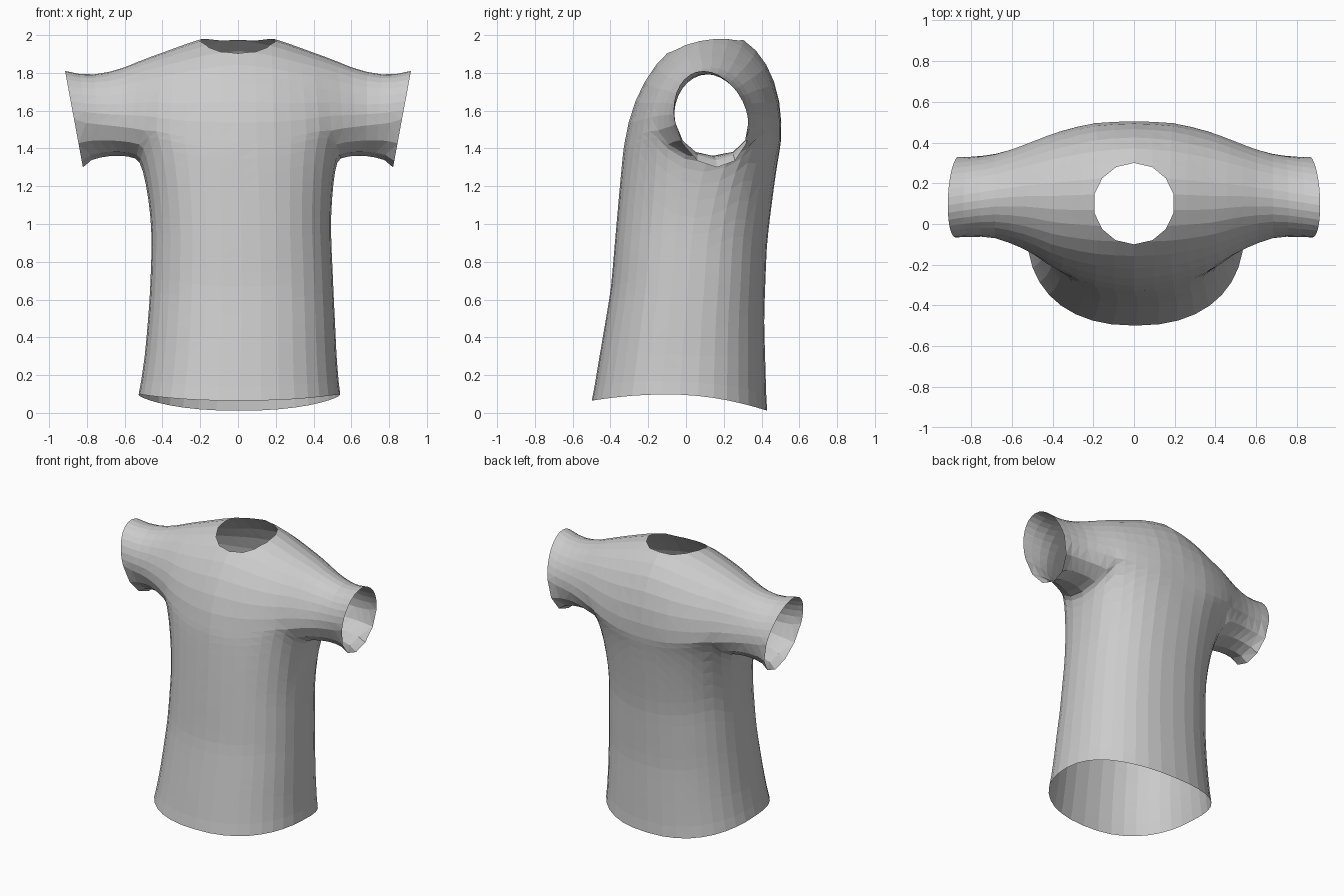
import bpy, bmesh
from math import sin, cos, pi, radians
from mathutils import Vector

cube = bpy.data.objects.get("Cube")
if cube:
    bpy.data.objects.remove(cube, do_unlink=True)

FRONT, SIDE, ARC, ROWS, SLEEVE = 12, 6, 16, 18, 6   # segment counts
ROOT = 0.495                                        # sleeve root distance


def lerp(table, v):
    """Read a value from a list of (position, value) pairs."""
    for (p, a), (q, b) in zip(table, table[1:]):
        if v <= q:
            return a + (b - a) * max(0, (v - p) / (q - p))
    return table[-1][1]


# Torso profiles by height
HALF_WIDTH = [(0, .545), (.3, .51), (.6, .49), (1, .473), (1.2, .478), (1.5, .5)]
FRONT_Y = [(.06, -.5), (.3, -.46), (.65, -.4), (1, -.37), (1.42, -.335)]
BACK_Y = [(0, .43), (.5, .415), (.9, .43), (1.2, .465), (1.45, .5)]
# Shoulder and sleeve profiles by distance from the centre
TOP = [(0, 2.03), (.2, 1.985), (.4, 1.91), (.5, 1.875), (.6, 1.83),
       (.7, 1.8), (.8, 1.785), (.915, 1.81)]
UNDER = [(.54, 1.34), (.6, 1.355), (.7, 1.35), (.78, 1.33), (.82, 1.30)]
MID_Y = [(0, .085), (.4, .115), (.5, .13), (.7, .14), (.9, .132)]
DEPTH = [(0, .418), (.2, .4), (.4, .335), (.5, .28), (.6, .237), (.7, .203), (.9, .195)]


def ring_point(x, phi, mid_z):
    """Point on the slanted oval section at x; phi 0 is front, pi is back."""
    d, s = abs(x), sin(phi)
    tilt = .07 - .12 * d
    y = lerp(MID_Y, d) - lerp(DEPTH, d) * cos(phi) + tilt * s
    reach = lerp(TOP, d) - mid_z if s > 0 else mid_z - lerp(UNDER, d)
    return Vector((x, y, mid_z + reach * s))


def yoke_point(u, phi):
    x = u * (ROOT - .045 * sin(phi))
    return ring_point(x, phi, 1.42 + .08 * u * u)


def sleeve_point(side, t, phi):
    x = ROOT + (.868 - ROOT) * t + (-.045 + .092 * t) * sin(phi)
    return ring_point(side * x, phi, 1.5 + .055 * t)


def spaced(a, b, n):
    return [a + (b - a) * i / n for i in range(n + 1)]


bm = bmesh.new()


def skin(rows):
    """Quad sheet through rows of points."""
    grid = [[bm.verts.new(p) for p in row] for row in rows]
    for r, s in zip(grid, grid[1:]):
        for i in range(len(r) - 1):
            bm.faces.new((r[i], r[i + 1], s[i + 1], s[i]))


# Yoke: chest, shoulders and upper back
stations = [cos(radians(a)) / cos(pi / 6) for a in spaced(210, 330, FRONT)]
over = spaced(0, pi, ARC)
skin([[yoke_point(u, p) for p in over] for u in stations])

# Sleeves
under = spaced(pi, 2 * pi, SIDE)
for side in (-1, 1):
    skin([[sleeve_point(side, t, p) for p in over + under[1:]]
          for t in spaced(0, 1, SLEEVE)])

# Torso: columns from the hem up to the yoke and underarms
joint = [yoke_point(u, 0) for u in stations]
joint += [sleeve_point(1, 0, p) for p in reversed(under[1:-1])]
joint += [yoke_point(u, pi) for u in reversed(stations)]
joint += [sleeve_point(-1, 0, p) for p in under[1:-1]]


def oval(angle, z):
    def bulge(v):
        return abs(v) ** .87 * (1 if v > 0 else -1)
    f, b = lerp(FRONT_Y, z), lerp(BACK_Y, z)
    shift = .004 + .016 * sin(pi * min(z, 1.4) / 1.4)
    return Vector((shift + lerp(HALF_WIDTH, z) * bulge(cos(angle)),
                   (f + b) / 2 + (b - f) / 2 * bulge(sin(angle)), z))


columns = []
for j, top in enumerate(joint):
    angle = radians(210) + 2 * pi * j / len(joint)
    y = oval(angle, .07).y + .1
    hem = .098 - (.31 if y > 0 else .21) * y * y
    column = []
    for t in spaced(0, 1, ROWS):
        p = oval(angle, hem + (top.z - hem) * t)
        w = max(0, (t - .6) / .4) ** 2
        column.append(p.lerp(top, w))
    columns.append(column)
skin(columns + columns[:1])

# Sew the panels and relax the seams
bmesh.ops.remove_doubles(bm, verts=bm.verts, dist=.0008)
for _ in range(2):
    bmesh.ops.smooth_vert(bm, verts=[v for v in bm.verts if not v.is_boundary],
                          factor=.4, use_axis_x=True, use_axis_y=True, use_axis_z=True)

# Neck opening
centre, radius, sides = Vector((0, .1, 0)), .195, 14
normals = [Vector((cos(2 * pi * i / sides), sin(2 * pi * i / sides), 0)) for i in range(sides)]


def near_neck(f, r):
    c = f.calc_center_median()
    return c.z > 1.7 and (Vector((c.x, c.y, 0)) - centre).length < r


for n in normals:
    faces = [f for f in bm.faces if near_neck(f, .3)]
    geom = set(faces)
    for f in faces:
        geom.update(f.edges)
        geom.update(f.verts)
    bmesh.ops.bisect_plane(bm, geom=list(geom), dist=.0001,
                           plane_co=centre + n * radius, plane_no=n)


def inside(f):
    c = f.calc_center_median()
    return c.z > 1.7 and all((c - centre).dot(n) < radius for n in normals)


bmesh.ops.delete(bm, geom=[f for f in bm.faces if inside(f)], context='FACES')
bmesh.ops.remove_doubles(bm, verts=bm.verts, dist=.004)
bmesh.ops.triangulate(bm, faces=bm.faces)
bmesh.ops.recalc_face_normals(bm, faces=bm.faces)

# Shirt object and cloth colour
mesh = bpy.data.meshes.new("shirt")
bm.to_mesh(mesh)
bm.free()
shirt = bpy.data.objects.new("shirt", mesh)
bpy.context.collection.objects.link(shirt)

cloth = bpy.data.materials.new("grey cloth")
cloth.use_nodes = True
colour = (.6, .6, .6, 1)
cloth.diffuse_color = colour
cloth.node_tree.nodes["Principled BSDF"].inputs["Base Color"].default_value = colour
mesh.materials.append(cloth)
